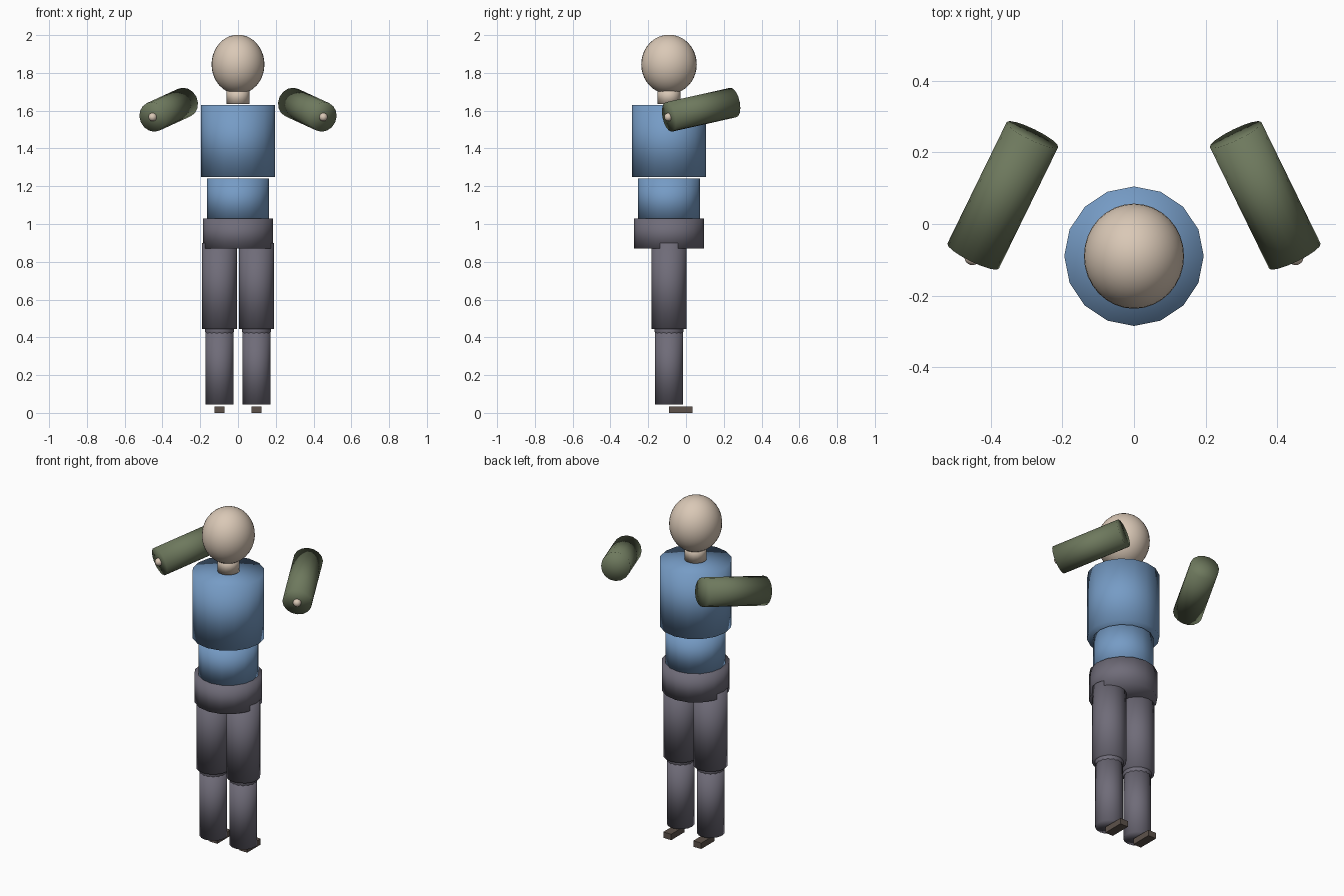
import bpy
from mathutils import Vector

if "Cube" in bpy.data.objects:
    bpy.data.objects.remove(bpy.data.objects["Cube"])


def material(name, rgb):
    m = bpy.data.materials.new(name)
    m.diffuse_color = (*rgb, 1)
    m.use_nodes = True
    m.node_tree.nodes["Principled BSDF"].inputs["Base Color"].default_value = m.diffuse_color
    return m


SKIN = material("skin", (0.70, 0.58, 0.47))
BLUE = material("blue_shirt", (0.18, 0.33, 0.56))
GREY = material("grey_trousers", (0.16, 0.15, 0.19))
GREEN = material("green_sleeve", (0.155, 0.19, 0.11))
BROWN = material("brown_shoe", (0.11, 0.085, 0.07))
CY = -0.09  # depth of the body axis


def finish(name, mat, smooth=True):
    ob = bpy.context.object
    ob.name = name
    ob.data.materials.append(mat)
    if smooth:
        bpy.ops.object.shade_smooth()
    return ob


def tube(name, a, b, radius, mat):
    """Closed 16-sided cylinder running from a to b, softly shaded over its rims."""
    a, b = Vector(a), Vector(b)
    axis = b - a
    bpy.ops.mesh.primitive_cylinder_add(
        vertices=16, radius=radius, depth=axis.length, location=(a + b) / 2,
        end_fill_type='TRIFAN', rotation=axis.to_track_quat('Z', 'Y').to_euler())
    return finish(name, mat)


def upright(name, x, z0, z1, radius, mat):
    bpy.ops.mesh.primitive_cylinder_add(
        vertices=16, radius=radius, depth=z1 - z0, location=(x, CY, (z0 + z1) / 2),
        end_fill_type='TRIFAN')
    return finish(name, mat)


def ball(name, loc, scale, mat):
    bpy.ops.mesh.primitive_uv_sphere_add(segments=32, ring_count=20, radius=1, location=loc)
    bpy.context.object.scale = scale
    return finish(name, mat)


# Head and torso
ball("head", (0, CY, 1.845), (0.14, 0.147, 0.157), SKIN)
upright("neck", 0, 1.635, 1.72, 0.06, SKIN)
upright("chest", 0, 1.25, 1.63, 0.195, BLUE)
upright("abdomen", 0, 1.02, 1.24, 0.163, BLUE)
upright("hips", 0, 0.87, 1.03, 0.184, GREY)

for side, s in (("left", -1), ("right", 1)):
    # Legs
    x = s * 0.098
    upright(side + "_thigh", x, 0.445, 0.90, 0.092, GREY)
    ball(side + "_knee", (x, CY, 0.443), (0.077, 0.077, 0.077), GREY)
    upright(side + "_shin", x, 0.045, 0.44, 0.075, GREY)
    # Flat shoe
    bpy.ops.mesh.primitive_cube_add(size=1, location=(x, -0.028, 0.0175))
    bpy.context.object.scale = (0.052, 0.126, 0.035)
    finish(side + "_shoe", BROWN, smooth=False)
    # Detached sleeve with a small hand at its low end
    tube(side + "_sleeve", (s * 0.284, 0.25, 1.643), (s * 0.450, -0.09, 1.567), 0.08, GREEN)
    ball(side + "_hand", (s * 0.452, -0.093, 1.566), (0.022, 0.022, 0.022), SKIN)
